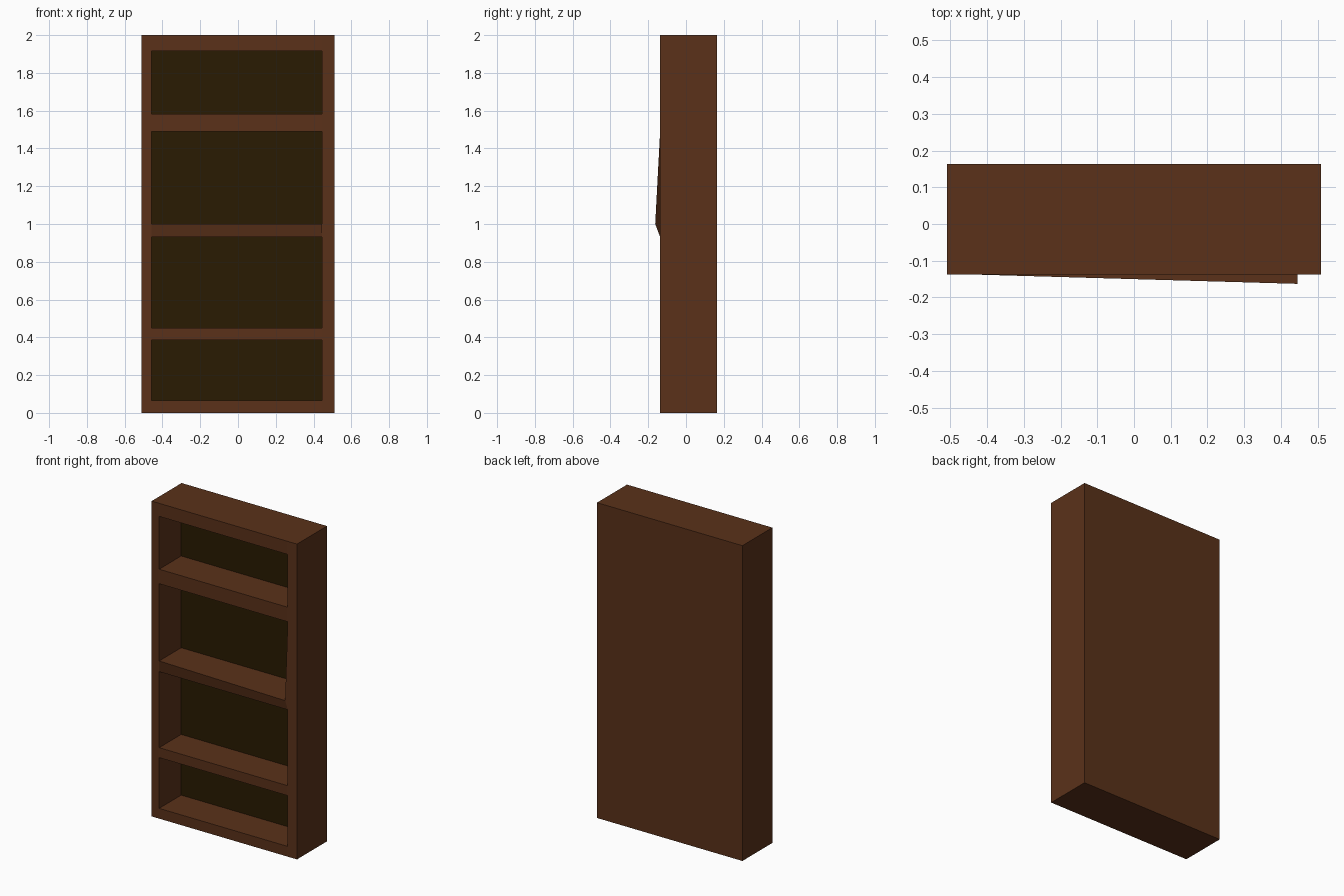
import bpy, bmesh

if "Cube" in bpy.data.objects:
    bpy.data.objects.remove(bpy.data.objects["Cube"])

FRONT, BACK, RECESS = -0.137, 0.163, 0.083
XS = [-0.51, -0.457, 0.445, 0.51]
ZS = [0, 0.065, 0.387, 0.45, 0.932, 1.0, 1.49, 1.582, 1.917, 2.0]


def material(name, rgb):
    m = bpy.data.materials.new(name)
    m.diffuse_color = (*rgb, 1)
    m.use_nodes = True
    m.node_tree.nodes["Principled BSDF"].inputs["Base Color"].default_value = m.diffuse_color
    return m


bm = bmesh.new()

# Front frame: grid of stiles, rails and opening cells
grid = [[bm.verts.new((x, FRONT, z)) for x in XS] for z in ZS]
openings, right_stile = [], []
for r in range(len(ZS) - 1):
    for c in range(len(XS) - 1):
        f = bm.faces.new((grid[r][c], grid[r][c + 1],
                          grid[r + 1][c + 1], grid[r + 1][c]))
        if c == 1 and r % 2 == 1:
            openings.append(f)
        elif c == 2:
            right_stile.append(f)

# Outer sides, top and bottom
rim = [e for e in bm.edges if e.is_boundary]
for v in bmesh.ops.extrude_edge_only(bm, edges=rim)["geom"]:
    if isinstance(v, bmesh.types.BMVert):
        v.co.y = BACK

# Full back board
x0, x1, z1 = XS[0], XS[-1], ZS[-1]
bm.faces.new([bm.verts.new((x, BACK, z)) for x, z in
              ((x0, 0), (x0, z1), (x1, z1), (x1, 0))])
bmesh.ops.remove_doubles(bm, verts=bm.verts, dist=0.0001)

# Shelf compartments pushed in, with dark back panels
panels = bmesh.ops.extrude_discrete_faces(bm, faces=openings)["faces"]
for f in panels:
    f.material_index = 1
    for v in f.verts:
        v.co.y = RECESS

# Right stile as one face; the middle shelf's right front corner sticks out
bmesh.ops.dissolve_faces(bm, faces=right_stile)
for v in bm.verts:
    if (abs(v.co.x - XS[2]) < 1e-4 and abs(v.co.z - ZS[5]) < 1e-4
            and abs(v.co.y - FRONT) < 1e-4):
        v.co.y = -0.163

bmesh.ops.recalc_face_normals(bm, faces=bm.faces)
mesh = bpy.data.meshes.new("bookcase")
bm.to_mesh(mesh)
bm.free()
mesh.materials.append(material("brown wood", (0.103, 0.031, 0.010)))
mesh.materials.append(material("dark back panel", (0.0225, 0.0105, 0.0005)))
bpy.context.collection.objects.link(bpy.data.objects.new("bookcase", mesh))
